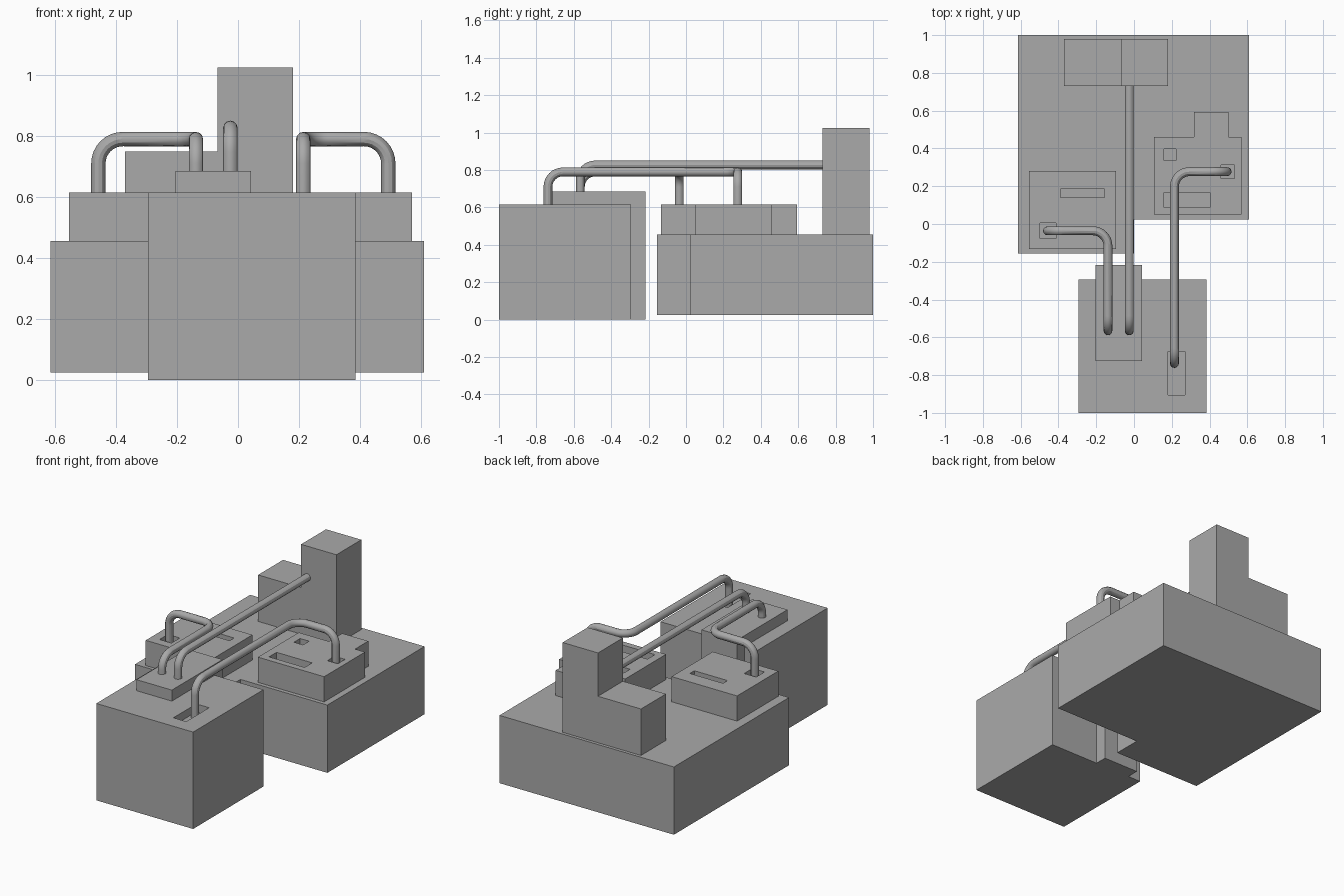
import bpy
import bmesh
import math
from mathutils import Vector

if "Cube" in bpy.data.objects:
    bpy.data.objects.remove(bpy.data.objects["Cube"], do_unlink=True)

grey = bpy.data.materials.new("plain_grey")
grey.use_nodes = True
colour = (0.4, 0.4, 0.4, 1)
grey.diffuse_color = colour
grey.node_tree.nodes["Principled BSDF"].inputs["Base Color"].default_value = colour


def rect(x0, x1, y0, y1):
    return [(x0, y0), (x1, y0), (x1, y1), (x0, y1)]


def prism(name, outlines, low, high, upright=False):
    """Extrude outlines along z, or along y when upright (outline in x, z)."""
    bm = bmesh.new()
    for outline in outlines:
        pts = [(a, low, b) if upright else (a, b, low) for a, b in outline]
        face = bm.faces.new([bm.verts.new(p) for p in pts])
        out = bmesh.ops.extrude_face_region(bm, geom=[face])
        step = Vector((0, high - low, 0) if upright else (0, 0, high - low))
        moved = [v for v in out["geom"] if isinstance(v, bmesh.types.BMVert)]
        bmesh.ops.translate(bm, verts=moved, vec=step)
    bmesh.ops.recalc_face_normals(bm, faces=bm.faces)
    mesh = bpy.data.meshes.new(name)
    bm.to_mesh(mesh)
    bm.free()
    mesh.materials.append(grey)
    obj = bpy.data.objects.new(name, mesh)
    bpy.context.collection.objects.link(obj)
    return obj


def activate(obj):
    bpy.ops.object.select_all(action='DESELECT')
    obj.select_set(True)
    bpy.context.view_layer.objects.active = obj


def recess(obj, top, holes, depth=0.05):
    """Cut shallow rectangular pockets into the top of a block."""
    cutter = prism("pocket_cutter", [rect(*h) for h in holes], top - depth, top + 0.05)
    cutter.hide_render = True
    mod = obj.modifiers.new("pockets", 'BOOLEAN')
    mod.operation = 'DIFFERENCE'
    mod.solver = 'EXACT'
    mod.object = cutter
    activate(obj)
    bpy.ops.object.modifier_apply(modifier=mod.name)
    bpy.data.objects.remove(cutter, do_unlink=True)


def pipe(name, corners, bend=0.08, radius=0.0235, steps=8):
    """Round tube along a path whose right-angle corners are filleted."""
    corners = [Vector(c) for c in corners]
    path = [corners[0]]
    for a, b, c in zip(corners, corners[1:], corners[2:]):
        u, v = (a - b).normalized(), (c - b).normalized()
        centre = b + (u + v) * bend
        for i in range(steps + 1):
            t = math.pi / 2 * i / steps
            path.append(centre - v * bend * math.cos(t) - u * bend * math.sin(t))
    path.append(corners[-1])
    curve = bpy.data.curves.new(name, 'CURVE')
    curve.dimensions = '3D'
    curve.bevel_depth = radius
    curve.bevel_resolution = 4
    curve.use_fill_caps = True
    spline = curve.splines.new('POLY')
    spline.points.add(len(path) - 1)
    for point, co in zip(spline.points, path):
        point.co = (*co, 1)
    curve.materials.append(grey)
    obj = bpy.data.objects.new(name, curve)
    bpy.context.collection.objects.link(obj)
    activate(obj)
    bpy.ops.object.convert(target='MESH')
    bpy.ops.object.shade_smooth_by_angle()


BASE, TOP, SLAB = 0.455, 0.615, 0.685

# Stepped rear base
prism("rear_base", [[(-0.615, -0.155), (0, -0.155), (0, 0.025),
                     (0.61, 0.025), (0.61, 1), (-0.615, 1)]], 0.025, BASE)

# Front block with a narrow tongue behind, and the raised slab on it
front = prism("front_block", [[(-0.295, -1), (0.385, -1), (0.385, -0.295),
                               (0.043, -0.295), (0.043, -0.217), (-0.205, -0.217),
                               (-0.205, -0.295), (-0.295, -0.295)]], 0, TOP)
recess(front, TOP, [(0.18, 0.27, -0.905, -0.675)])
prism("front_raised_slab", [rect(-0.205, 0.043, -0.725, -0.217)], TOP, SLAB)

# Small blocks on the base
right = prism("right_block", [rect(-0.555, -0.095, -0.133, 0.28)], BASE, TOP)
recess(right, TOP, [(-0.39, -0.157, 0.14, 0.185), (-0.497, -0.413, -0.078, 0.006)])

left = prism("left_block", [[(0.105, 0.05), (0.57, 0.05), (0.57, 0.46), (0.5, 0.46),
                             (0.5, 0.593), (0.317, 0.593), (0.317, 0.46),
                             (0.105, 0.46)]], BASE, TOP)
recess(left, TOP, [(0.155, 0.405, 0.09, 0.165), (0.158, 0.222, 0.335, 0.397),
                   (0.46, 0.533, 0.24, 0.313)])

# Tower with a lower shoulder
prism("rear_tower", [[(-0.37, BASE), (0.18, BASE), (0.18, 1.025), (-0.068, 1.025),
                      (-0.068, 0.75), (-0.37, 0.75)]], 0.73, 0.98, upright=True)

# Connecting pipes
RUN, HIGH = 0.79, 0.827
pipe("right_pipe", [(-0.458, -0.036, 0.55), (-0.458, -0.036, RUN), (-0.138, -0.036, RUN),
                    (-0.138, -0.565, RUN), (-0.138, -0.565, 0.65)])
pipe("left_pipe", [(0.493, 0.277, 0.55), (0.493, 0.277, RUN), (0.214, 0.277, RUN),
                   (0.214, -0.738, RUN), (0.214, -0.738, 0.55)])
pipe("tower_pipe", [(-0.025, 0.76, HIGH), (-0.025, -0.565, HIGH), (-0.025, -0.565, 0.65)])
